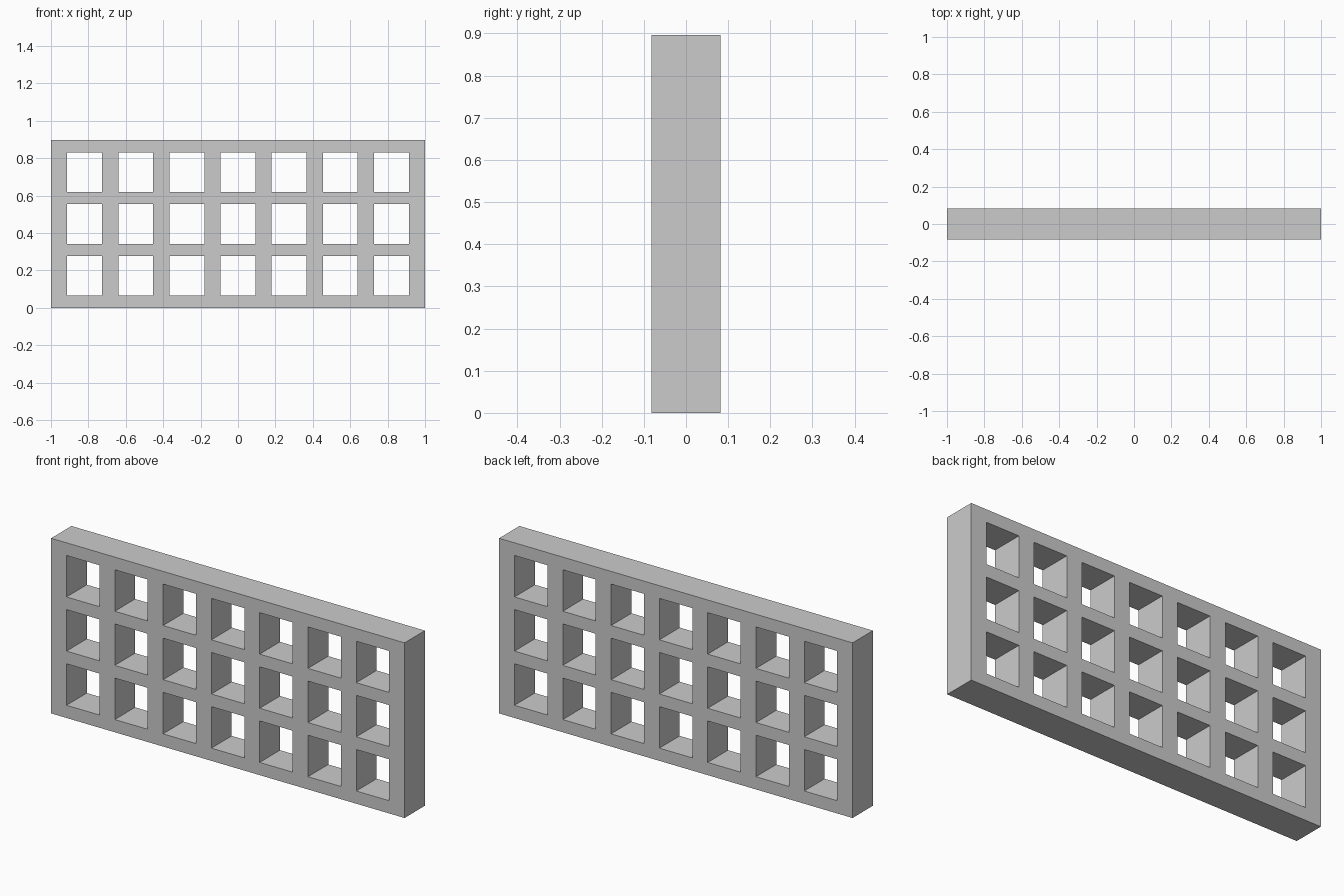
import bpy, bmesh
from mathutils import Vector

if "Cube" in bpy.data.objects:
    bpy.data.objects.remove(bpy.data.objects["Cube"])

WIDTH, HEIGHT, DEPTH = 2.0, 0.896, 0.164
COLS, ROWS = 7, 3
BAR_X, BAR_Z = 0.087, 0.065


def grid_lines(start, length, count, bar):
    """Edges of alternating bars and openings along one axis."""
    pitch = (length - bar) / count
    return [start + i * pitch + o for i in range(count + 1) for o in (0, bar)]


xs = grid_lines(-WIDTH / 2, WIDTH, COLS, BAR_X)
zs = grid_lines(0, HEIGHT, ROWS, BAR_Z)

# Front face of the lattice: every cell except the openings
bm = bmesh.new()
verts = [[bm.verts.new((x, -DEPTH / 2, z)) for z in zs] for x in xs]
for i in range(len(xs) - 1):
    for j in range(len(zs) - 1):
        if i % 2 and j % 2:
            continue
        bm.faces.new((verts[i][j], verts[i + 1][j],
                      verts[i + 1][j + 1], verts[i][j + 1]))

# Thickness: extrude to the back, keeping the front face
ext = bmesh.ops.extrude_face_region(bm, geom=bm.faces[:], use_keep_orig=True)
moved = [g for g in ext["geom"] if isinstance(g, bmesh.types.BMVert)]
bmesh.ops.translate(bm, verts=moved, vec=Vector((0, DEPTH, 0)))
bmesh.ops.recalc_face_normals(bm, faces=bm.faces[:])

mesh = bpy.data.meshes.new("lattice_panel")
bm.to_mesh(mesh)
bm.free()
panel = bpy.data.objects.new("lattice_panel", mesh)
bpy.context.collection.objects.link(panel)
